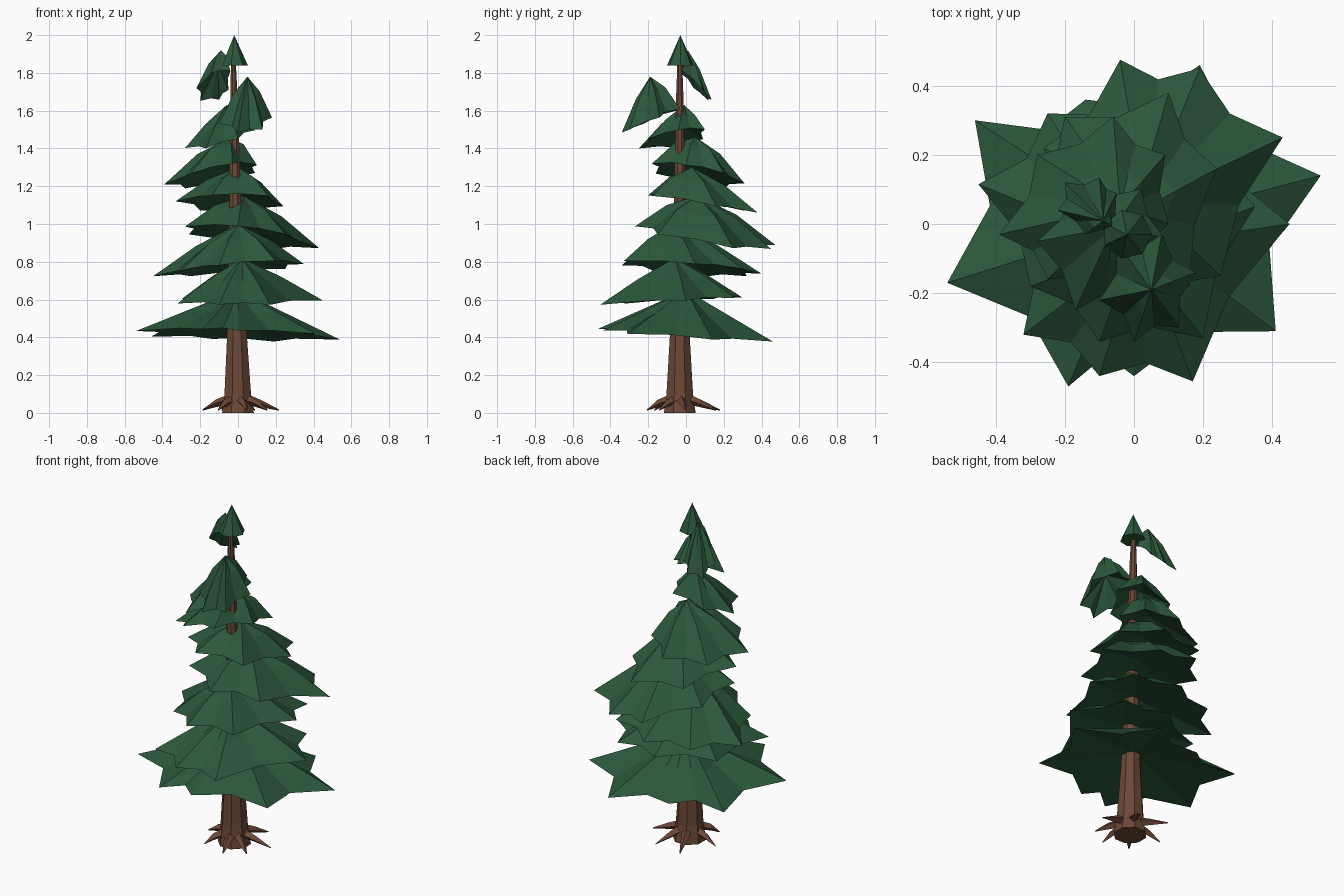
import bpy, bmesh, math
from mathutils import Vector

cube = bpy.data.objects.get("Cube")
if cube:
    bpy.data.objects.remove(cube, do_unlink=True)


def material(name, rgb):
    mat = bpy.data.materials.new(name)
    mat.use_nodes = True
    colour = (*rgb, 1)
    mat.diffuse_color = colour
    mat.node_tree.nodes["Principled BSDF"].inputs["Base Color"].default_value = colour
    return mat


needle_green = material("needle green", (.025, .097, .044))
bark_brown = material("bark brown", (.15, .065, .037))


def finish(name, bm, mat):
    bmesh.ops.recalc_face_normals(bm, faces=bm.faces)
    mesh = bpy.data.meshes.new(name)
    bm.to_mesh(mesh)
    bm.free()
    mesh.materials.append(mat)
    obj = bpy.data.objects.new(name, mesh)
    bpy.context.scene.collection.objects.link(obj)
    return obj


def bridge(bm, lower, upper):
    n = len(lower)
    for i in range(n):
        j = (i + 1) % n
        bm.faces.new((lower[i], lower[j], upper[j], upper[i]))


def fan(bm, ring, point):
    for i, v in enumerate(ring):
        bm.faces.new((v, ring[(i + 1) % len(ring)], point))


def loft(name, rings, mat):
    """Skin a list of rings of points and cap both ends."""
    bm = bmesh.new()
    loops = [[bm.verts.new(p) for p in ring] for ring in rings]
    for a, b in zip(loops, loops[1:]):
        bridge(bm, a, b)
    bm.faces.new(loops[0])
    bm.faces.new(loops[-1])
    return finish(name, bm, mat)


def tier(name, apex, height, tilt, tips, lift=.02, hollow=.09, notch=.88):
    """Star-shaped skirt of needles; the rim lies on a tilted plane."""
    apex = Vector(apex)
    points = [Vector((x, y, height + tilt[0] * x + tilt[1] * y)) for x, y in tips]
    middle = sum(points, Vector()) / len(points)
    hub = Vector((apex.x, apex.y, middle.z)).lerp(middle, .5)
    rim = []
    for i, p in enumerate(points):
        q = points[(i + 1) % len(points)]
        dent = hub.lerp((p + q) / 2, notch)
        dent.z = (p.z + q.z) / 2 + .01
        rim += [p, dent]
    bm = bmesh.new()
    outer = [bm.verts.new(p) for p in rim]
    inner = []
    for i, p in enumerate(rim):
        m = apex.lerp(p, .5)
        m.z += lift if i % 2 == 0 else lift - .015
        inner.append(bm.verts.new(m))
    bridge(bm, outer, inner)
    fan(bm, inner, bm.verts.new(apex))
    fan(bm, outer, bm.verts.new(hub + Vector((0, 0, hollow))))
    return finish(name, bm, needle_green)


# Trunk: tapered octagon with a slight lean
def octagon(z, r):
    cx = -.013 * z
    return [(cx + r * math.cos(math.tau * (k + .5) / 8),
             -.033 + r * math.sin(math.tau * (k + .5) / 8), z) for k in range(8)]


loft("trunk", [octagon(z, r) for z, r in
               ((0, .091), (.1, .076), (.42, .056), (1.1, .034), (1.7, .02), (1.9, .012))],
     bark_brown)

# Roots: bent four-sided spikes around the base
for n, (angle, reach) in enumerate(((8, .22), (65, .21), (112, .23), (172, .19),
                                    (232, .17), (285, .18), (325, .19))):
    a = math.radians(angle)
    out, side = Vector((math.cos(a), math.sin(a), 0)), Vector((-math.sin(a), math.cos(a), 0))
    rings = []
    for dist, z, size in ((.04, .075, .028), (.12, .05, .02), (reach, .015, .003)):
        c = Vector((0, -.033, z)) + out * dist
        up = Vector((0, 0, size))
        rings.append([c + up, c + side * size, c - up, c - side * size])
    loft(f"root_{n + 1}", rings, bark_brown)

# Wide lower skirts
tier("skirt_1", (0, 0, .65), .41, (-.025, -.06),
     [(.54, .14), (.19, .46), (-.14, .36), (-.46, .3), (-.54, -.17), (-.19, -.47), (0, -.44), (.41, -.31)],
     lift=0, notch=.83)
tier("skirt_2", (.02, -.06, .82), .595, (0, .05),
     [(.45, 0), (.27, .26), (0, .3), (-.3, .14), (-.32, -.32), (-.1, -.44), (.17, -.455)], lift=.01)
tier("skirt_3", (0, -.07, 1), .765, (.075, -.07),
     [(.35, .05), (.25, .3), (0, .4), (-.25, .32), (-.45, .115), (-.3, -.18), (-.1, -.34), (.2, -.33)])
tier("skirt_4", (.03, .06, 1.15), .95, (-.1, -.14),
     [(.43, .25), (.19, .45), (-.04, .475), (-.26, .22), (-.28, -.06), (0, -.27), (.25, -.15)], lift=.03)

# Lopsided middle skirts, leaning to the back
tier("skirt_5", (0, .03, 1.3), 1.12, (0, -.16),
     [(.24, .16), (.1, .38), (-.2, .31), (-.33, 0), (-.14, -.2), (.16, -.18)], lift=.025)
tier("skirt_6", (-.04, .05, 1.46), 1.29, (.22, -.2),
     [(.1, 0), (.09, .2), (-.06, .31), (-.28, .2), (-.39, -.03), (-.25, -.16), (-.03, -.18)], lift=.035)
tier("skirt_7", (-.06, -.01, 1.63), 1.48, (.25, .15),
     [(.09, -.04), (.02, .1), (-.18, .09), (-.28, -.05), (-.17, -.25), (0, -.2)], lift=.015)

# Drooping clumps near the top
tier("front_clump", (.05, -.19, 1.78), 1.62, (0, .4),
     [(.18, -.14), (.08, -.03), (-.05, -.05), (-.1, -.22), (0, -.34), (.13, -.3)],
     lift=.03, hollow=.12, notch=.8)
tier("back_clump", (-.09, .01, 1.92), 1.8, (.2, -.9),
     [(-.04, -.02), (-.05, .09), (-.1, .135), (-.2, .12), (-.22, .04), (-.14, -.03)],
     lift=.03, hollow=.12, notch=.85)

# Pointed crown
bm = bmesh.new()
base = [bm.verts.new((-.02 + .072 * math.cos(math.tau * k / 7),
                      -.03 + .072 * math.sin(math.tau * k / 7), 1.84)) for k in range(7)]
fan(bm, base, bm.verts.new((-.02, -.03, 2)))
bm.faces.new(base)
finish("crown", bm, needle_green)
